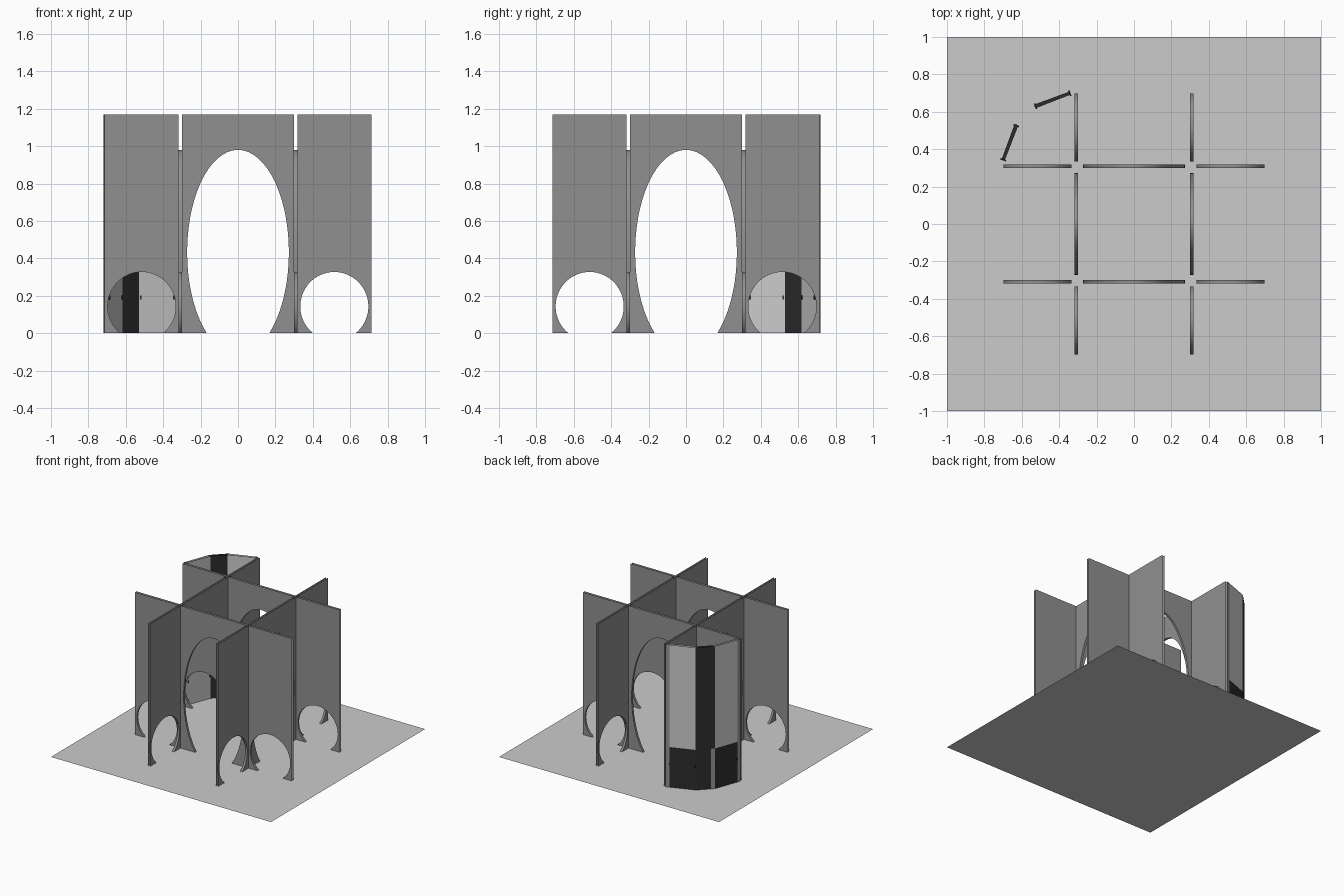
import bpy, bmesh, math
from mathutils import Vector

if "Cube" in bpy.data.objects:
    bpy.data.objects.remove(bpy.data.objects["Cube"])


def material(name, v):
    m = bpy.data.materials.new(name)
    m.diffuse_color = (v, v, v, 1)
    m.use_nodes = True
    m.node_tree.nodes["Principled BSDF"].inputs["Base Color"].default_value = m.diffuse_color
    return m


LIGHT = material("light_grey", 0.60)
WALL = material("mid_grey", 0.28)
DARK = material("near_black", 0.025)

H, IN, OUT, END = 1.17, 0.300, 0.318, 0.715   # wall height, sheet offsets, wall end
SILL = 0.33


def finish(bm, name, mat):
    me = bpy.data.meshes.new(name)
    bm.to_mesh(me)
    bm.free()
    me.materials.append(mat)
    ob = bpy.data.objects.new(name, me)
    bpy.context.collection.objects.link(ob)
    return ob


def face(bm, pts, toward):
    """Add a face whose normal points along the given direction."""
    f = bm.faces.new([bm.verts.new(p) for p in pts])
    f.normal_update()
    if f.normal.dot(Vector(toward)) < 0:
        f.normal_flip()


def arch(cx, cz, rx, rz, n=48):
    """Part of an ellipse above the ground, from left to right."""
    a0 = math.pi + math.asin(cz / rz)
    a1 = -math.asin(cz / rz)
    return [(cx + rx * math.cos(a0 + (a1 - a0) * i / n),
             max(0, cz + rz * math.sin(a0 + (a1 - a0) * i / n))) for i in range(n + 1)]


def wall_piece(name, a, b, curve, sign, along_x):
    """Hollow wall: two sheets joined only by the lining of the arch."""
    def at(s, d, z):
        return (s, d, z) if along_x else (d, s, z)
    bm = bmesh.new()
    outline = [(a, 0)] + curve + [(b, 0), (b, H), (a, H)]
    for d, side in ((sign * IN, -sign), (sign * OUT, sign)):
        face(bm, [at(s, d, z) for s, z in outline], at(0, side, 0))
    cx = (curve[0][0] + curve[-1][0]) / 2
    cz = 0.432 if abs(cx) < 0.1 else 0.143
    for (s0, z0), (s1, z1) in zip(curve, curve[1:]):
        face(bm, [at(s0, sign * IN, z0), at(s1, sign * IN, z1),
                  at(s1, sign * OUT, z1), at(s0, sign * OUT, z0)],
             at(cx - (s0 + s1) / 2, 0, cz - (z0 + z1) / 2))
    finish(bm, name, WALL)


# Ground slab surface
bm = bmesh.new()
face(bm, [(-1, -1, 0), (1, -1, 0), (1, 1, 0), (-1, 1, 0)], (0, 0, 1))
finish(bm, "floor", LIGHT)

# Four crossing walls, each a tall centre arch and two small round openings
for along_x in (True, False):
    for sign in (-1, 1):
        wall_piece("centre_wall", -IN, IN, arch(0, 0.432, 0.272, 0.548), sign, along_x)
        wall_piece("side_wall", OUT, END, arch(0.515, 0.143, 0.182, 0.184), sign, along_x)
        wall_piece("side_wall", -END, -OUT, arch(-0.515, 0.143, 0.182, 0.184), sign, along_x)


# Corner bay at the back left
def sheet(name, p, q, z0, z1, mat, outward=True):
    n = Vector((-1, 1, 0)) * (1 if outward else -1)
    bm = bmesh.new()
    face(bm, [(p.x, p.y, z0), (q.x, q.y, z0), (q.x, q.y, z1), (p.x, p.y, z1)], n)
    finish(bm, name, mat)


def swap(v):
    """Mirror across the diagonal of the bay."""
    return Vector((-v.y, -v.x))


A, B = Vector((-0.318, 0.718)), Vector((-0.535, 0.638))
Ai, Bi = Vector((-0.318, 0.700)), Vector((-0.528, 0.618))

for m in (lambda v: v, swap):
    a, b, ai, bi = m(A), m(B), m(Ai), m(Bi)
    p, pi = a.lerp(b, 0.12), ai.lerp(bi, 0.12)
    sheet("bay_end_post", a, p, 0, H, WALL)
    sheet("bay_upper_panel", p, b, SILL, H, LIGHT)
    sheet("bay_lower_panel", p, b, 0, SILL, DARK)
    sheet("bay_inner_panel", ai, bi, 0, H, LIGHT, False)
    # dark ledge between the sheets
    bm = bmesh.new()
    face(bm, [(v.x, v.y, SILL) for v in (p, b, bi, pi)], (0, 0, 1))
    finish(bm, "bay_ledge", DARK)
    # small pegs through both ends of the panel
    d = (b - a).normalized()
    n = Vector((-d.y, d.x))
    for t in (0.12, 0.97):
        c = (a.lerp(b, t) + ai.lerp(bi, t)) / 2
        bm = bmesh.new()
        bmesh.ops.create_cube(bm, size=1)
        for v in bm.verts:
            q = c + d * v.co.x * 0.008 + n * v.co.y * 0.032
            v.co = (q.x, q.y, 0.19 + v.co.z * 0.02)
        bmesh.ops.recalc_face_normals(bm, faces=bm.faces)
        finish(bm, "bay_peg", DARK)

# Dark chamfer panel with a grey strip low on one edge
C, Ci = swap(B), swap(Bi)
k = B.lerp(C, 0.8)
sheet("bay_corner_panel", B, k, 0, H, DARK)
sheet("bay_corner_panel_top", k, C, SILL, H, DARK)
sheet("bay_corner_strip", k, C, 0, SILL, WALL)
sheet("bay_corner_inner", Bi, Ci, 0, H, DARK, False)
